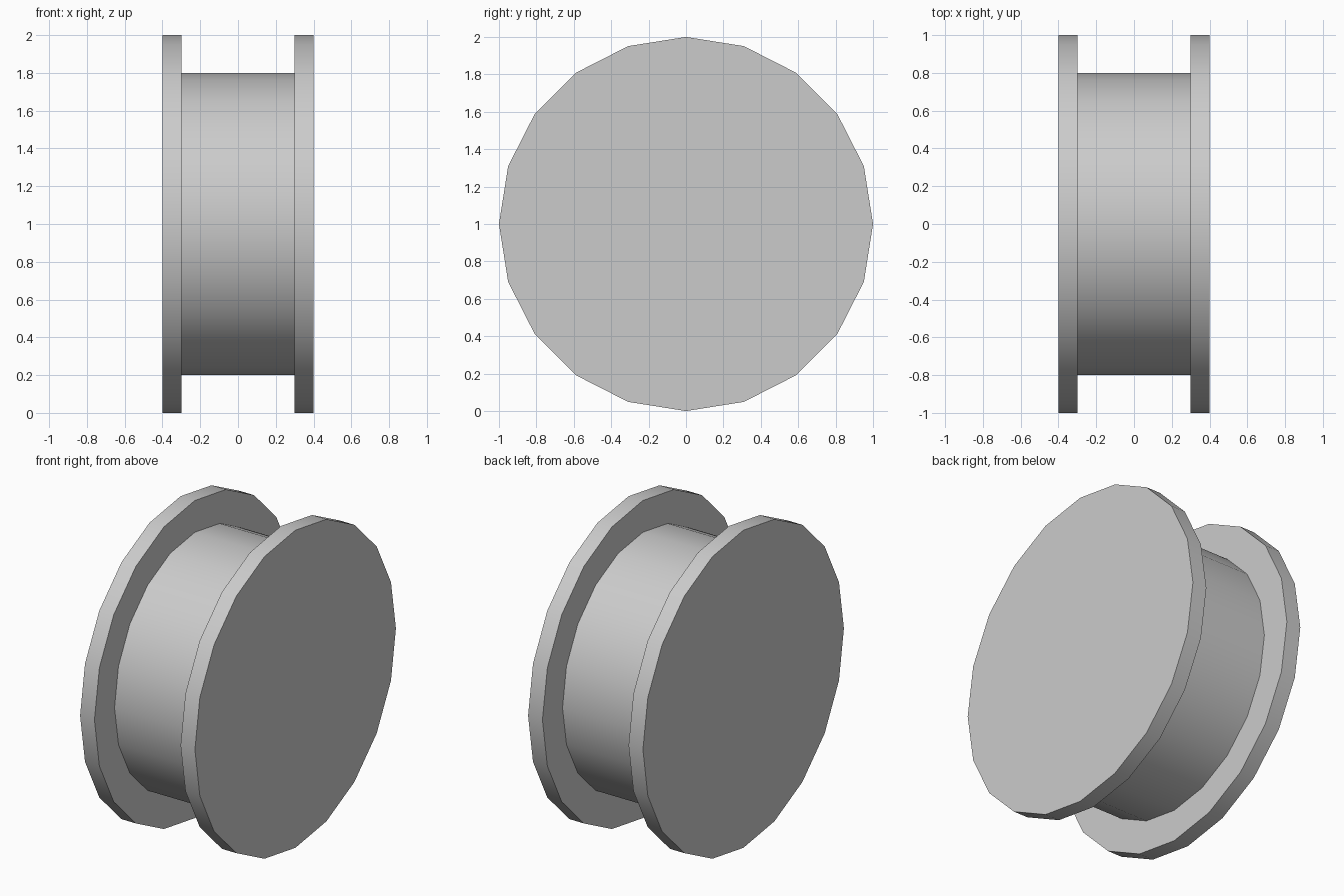
import bpy
import math

SIDES = 20

cube = bpy.data.objects.get("Cube")
if cube:
    bpy.data.objects.remove(cube, do_unlink=True)

grey = bpy.data.materials.new("plain grey")
grey.use_nodes = True
colour = (0.6, 0.6, 0.6, 1)
grey.diffuse_color = colour
grey.node_tree.nodes["Principled BSDF"].inputs["Base Color"].default_value = colour


def disc(name, radius, width, x, caps="NGON"):
    """Round part lying along the x axis, with smooth sides and sharp rims."""
    bpy.ops.mesh.primitive_cylinder_add(
        vertices=SIDES, radius=radius, depth=width, end_fill_type=caps,
        location=(x, 0, 1), rotation=(0, math.pi / 2, 0))
    part = bpy.context.object
    part.name = part.data.name = name
    part.data.materials.append(grey)
    bpy.ops.object.transform_apply(location=False, rotation=True, scale=False)
    bpy.ops.object.shade_smooth_by_angle(angle=math.radians(30))
    return part


# Drum between the flanges, open where the flanges close it
disc("drum", 0.8, 0.6, 0, "NOTHING")

# Flanges on both ends
for side, x in (("left", 0.35), ("right", -0.35)):
    disc(side + "_flange", 1.0, 0.1, x)
